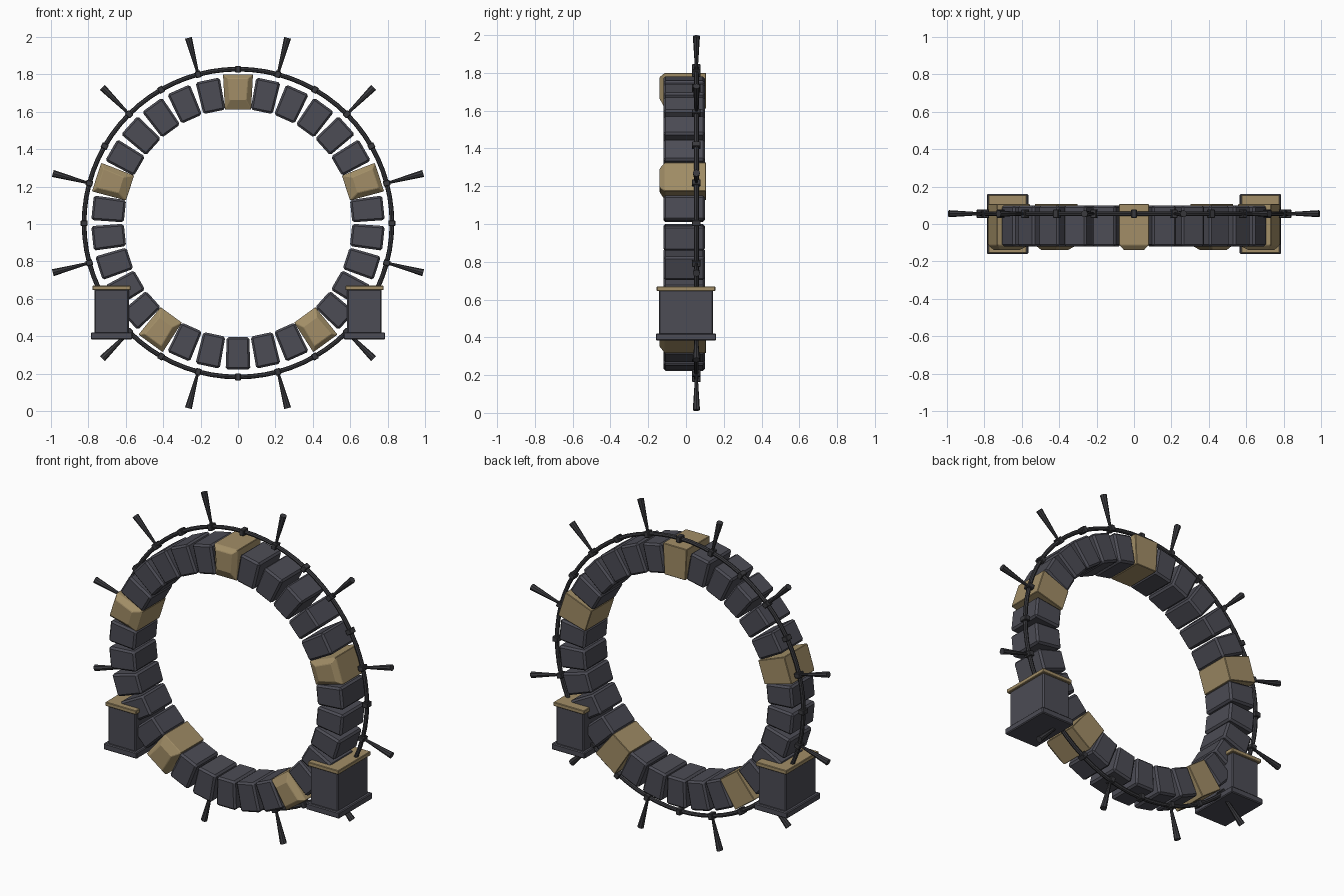
import bpy, bmesh, math
from mathutils import Matrix, Vector

if "Cube" in bpy.data.objects:
    bpy.data.objects.remove(bpy.data.objects["Cube"], do_unlink=True)

CENTRE = Vector((0, 0, 1.005))
HOOP_R, HOOP_Y = 0.823, 0.055


def material(name, rgb):
    m = bpy.data.materials.new(name)
    m.use_nodes = True
    m.diffuse_color = (*rgb, 1)
    m.node_tree.nodes["Principled BSDF"].inputs["Base Color"].default_value = (*rgb, 1)
    return m


stone = material("dark stone", (0.072, 0.072, 0.09))
sandstone = material("tan stone", (0.36, 0.27, 0.135))
iron = material("dark iron", (0.042, 0.042, 0.048))


def add_object(name, bm, mat, bevel=0):
    bmesh.ops.recalc_face_normals(bm, faces=bm.faces)
    mesh = bpy.data.meshes.new(name)
    bm.to_mesh(mesh)
    bm.free()
    mesh.materials.append(mat)
    obj = bpy.data.objects.new(name, mesh)
    bpy.context.collection.objects.link(obj)
    if bevel:
        mod = obj.modifiers.new("edge bevel", 'BEVEL')
        mod.width, mod.segments = bevel, 1
    return obj


def on_ring(degrees):
    """Local z points outward from the ring centre, local x along the ring."""
    return Matrix.Translation(CENTRE) @ Matrix.Rotation(math.radians(degrees), 4, 'Y')


def box(name, size, location, mat, bevel=0):
    bm = bmesh.new()
    bmesh.ops.create_cube(bm, size=1)
    bmesh.ops.scale(bm, vec=size, verts=bm.verts)
    obj = add_object(name, bm, mat, bevel)
    obj.location = location
    return obj


def wedge(name, degrees, inner, outer, half_in, half_out, front, back, mat, bevel, boss=0):
    """Tapered arch block, optionally with a raised boss on its front."""
    bm = bmesh.new()
    loops = []
    for y in (back, front):
        loops.append([bm.verts.new((x, y, z)) for x, z in
                      ((-half_in, inner), (half_in, inner), (half_out, outer), (-half_out, outer))])
    if boss:
        side, low, high = 0.026, inner + 0.05, outer - 0.022
        loops.append([bm.verts.new((x, front - boss, z)) for x, z in
                      ((side - half_in, low), (half_in - side, low),
                       (half_out - side, high), (side - half_out, high))])
    for a, b in zip(loops, loops[1:]):
        for i in range(4):
            j = (i + 1) % 4
            bm.faces.new((a[i], a[j], b[j], b[i]))
    bm.faces.new(loops[0])
    bm.faces.new(loops[-1])
    obj = add_object(name, bm, mat, bevel)
    obj.matrix_world = on_ring(degrees)


# Ring of arch blocks, every sixth one a larger tan keystone
for i in range(30):
    if i % 6 == 0:
        wedge("keystone", i * 12, 0.607, 0.795, 0.07, 0.08, -0.112, 0.107,
              sandstone, 0.003, boss=0.027)
    else:
        wedge("arch_block", i * 12, 0.608, 0.782, 0.06, 0.066, -0.12, 0.1, stone, 0.011)

# Iron hoop behind the blocks
bpy.ops.mesh.primitive_torus_add(major_radius=HOOP_R, minor_radius=0.0125,
                                 major_segments=72, minor_segments=8,
                                 location=CENTRE + Vector((0, HOOP_Y, 0)),
                                 rotation=(math.pi / 2, 0, 0))
hoop = bpy.context.object
hoop.name = "hoop"
hoop.data.materials.append(iron)
bpy.ops.object.shade_smooth_by_angle()

# Clamps along the hoop, with a flared spike on every second one
for i in range(24):
    turn = on_ring(i * 15)
    clamp = box("hoop_clamp", (0.03, 0.046, 0.036), (0, 0, 0), iron, 0.003)
    clamp.matrix_world = turn @ Matrix.Translation((0, HOOP_Y, HOOP_R))
    if i % 2:
        bm = bmesh.new()
        bmesh.ops.create_cone(bm, cap_ends=True, segments=8,
                              radius1=0.007, radius2=0.019, depth=0.19)
        spike = add_object("flared_spike", bm, iron)
        spike.matrix_world = turn @ Matrix.Translation((0, HOOP_Y, 0.93))

# Pedestals on both sides
for side, x in (("right", -0.676), ("left", 0.676)):
    box(side + "_pedestal_base", (0.222, 0.32, 0.038), (x, 0, 0.402), stone, 0.005)
    box(side + "_pedestal_body", (0.184, 0.288, 0.236), (x, 0, 0.532), stone, 0.006)
    box(side + "_pedestal_cap", (0.205, 0.31, 0.024), (x, 0, 0.658), sandstone, 0.003)
